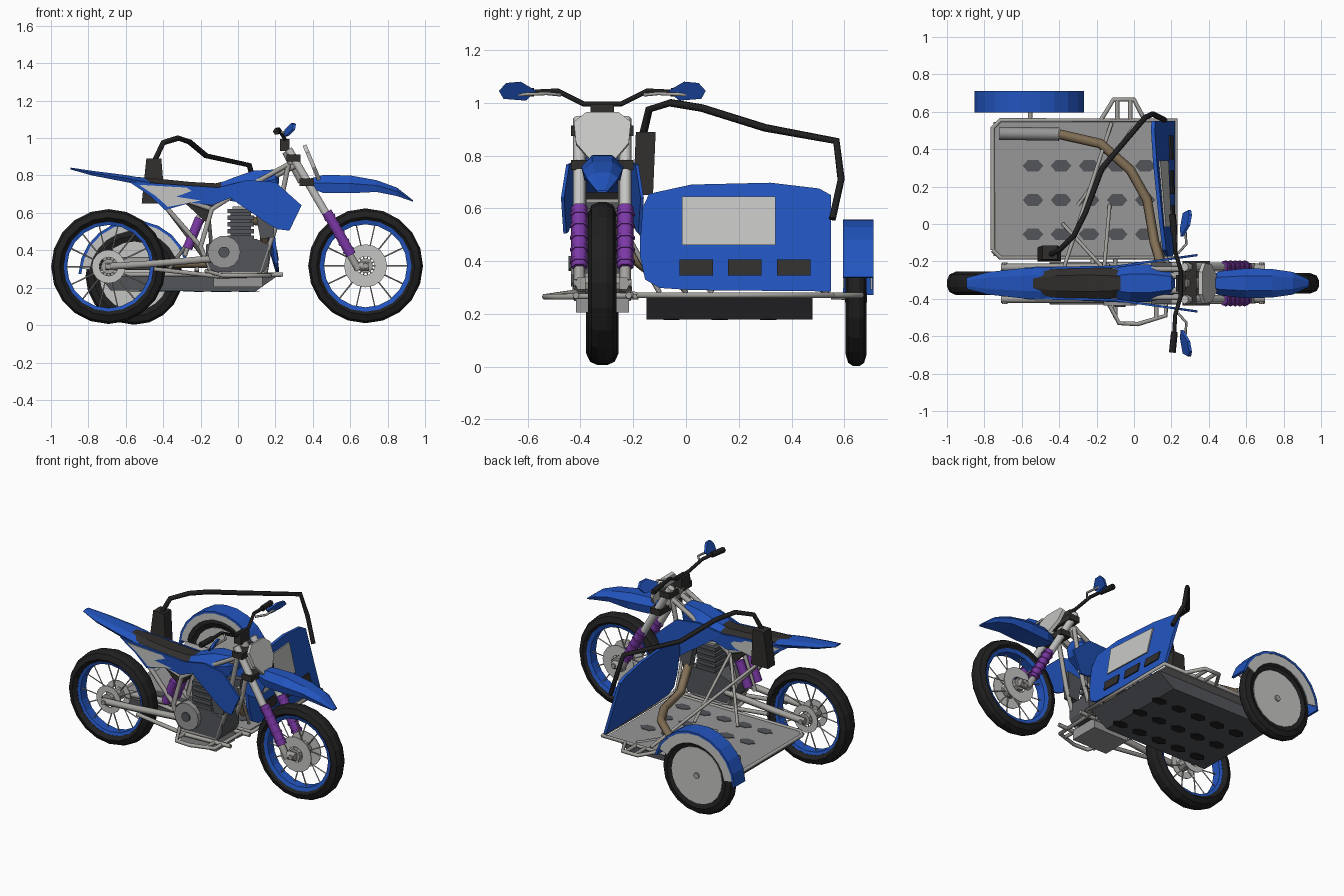
import bpy, bmesh, math
from mathutils import Vector

if "Cube" in bpy.data.objects:
    bpy.data.objects.remove(bpy.data.objects["Cube"])

CY = -0.317  # centre line of the motorcycle

def mat(name, *c):
    m = bpy.data.materials.new(name)
    m.diffuse_color = (*c, 1)
    m.use_nodes = True
    m.node_tree.nodes["Principled BSDF"].inputs["Base Color"].default_value = m.diffuse_color
    return m

BLUE = mat("blue paint", .016, .09, .52)
BLACK = mat("black rubber", .014, .014, .014)
SEAT = mat("seat charcoal", .03, .028, .026)
DARK = mat("dark engine grey", .085, .09, .1)
STEEL = mat("steel", .37, .36, .34)
LIGHT = mat("light grey", .56, .56, .55)
FLOOR = mat("floor grey", .31, .31, .31)
PURPLE = mat("purple", .2, .04, .38)
TAN = mat("tan exhaust", .23, .165, .095)

def finish(name, bm, m):
    bmesh.ops.remove_doubles(bm, verts=bm.verts, dist=1e-5)
    bmesh.ops.recalc_face_normals(bm, faces=bm.faces)
    me = bpy.data.meshes.new(name)
    bm.to_mesh(me); bm.free()
    me.materials.append(m)
    ob = bpy.data.objects.new(name, me)
    bpy.context.collection.objects.link(ob)
    return ob

def plate(name, pts, off, m):
    """Polygon pushed along an offset."""
    bm = bmesh.new()
    a = [bm.verts.new(p) for p in pts]
    b = [bm.verts.new(Vector(p) + Vector(off)) for p in pts]
    n = len(a)
    bm.faces.new(a); bm.faces.new(b[::-1])
    for i in range(n):
        bm.faces.new((a[i], a[(i + 1) % n], b[(i + 1) % n], b[i]))
    return finish(name, bm, m)

def box(name, x0, x1, y0, y1, z0, z1, m):
    return plate(name, [(x0, y0, z0), (x1, y0, z0), (x1, y1, z0), (x0, y1, z0)], (0, 0, z1 - z0), m)

def tubes(name, paths, r, m, res=1):
    cu = bpy.data.curves.new(name, 'CURVE')
    cu.dimensions = '3D'; cu.bevel_depth = r; cu.bevel_resolution = res; cu.use_fill_caps = True
    for path in paths:
        s = cu.splines.new('POLY')
        s.points.add(len(path) - 1)
        for p, c in zip(s.points, path):
            p.co = (*c, 1)
    tmp = bpy.data.objects.new(name + " curve", cu)
    me = bpy.data.meshes.new_from_object(tmp)
    bpy.data.objects.remove(tmp)
    me.materials.clear(); me.materials.append(m)
    ob = bpy.data.objects.new(name, me)
    bpy.context.collection.objects.link(ob)
    return ob

def both(path, dy):
    """Side-on path (x, z) copied to both sides of the motorcycle."""
    return [[(x, CY + s * dy, z) for x, z in path] for s in (-1, 1)]

def loft(name, secs, m, cy=CY):
    """Six-sided hull along x from (x, z_low, z_high, half_width)."""
    bm = bmesh.new()
    rings = []
    for x, zb, zt, w in secs:
        zm = zb + (zt - zb) * .55
        ring = [(w * .5, zt), (w, zm), (w * .85, zb), (-w * .85, zb), (-w, zm), (-w * .5, zt)]
        rings.append([bm.verts.new((x, cy + y, z)) for y, z in ring])
    for a, b in zip(rings, rings[1:]):
        for i in range(6):
            bm.faces.new((a[i], a[(i + 1) % 6], b[(i + 1) % 6], b[i]))
    bm.faces.new(rings[0]); bm.faces.new(rings[-1][::-1])
    return finish(name, bm, m)

def lathe(name, c, prof, m, n=20, a0=0, a1=360):
    """Closed profile of (radius, y) turned about a y axis."""
    bm = bmesh.new()
    full = a1 - a0 == 360
    rings = []
    for i in range(n if full else n + 1):
        a = math.radians(a0 + (a1 - a0) * i / n)
        rings.append([bm.verts.new((c[0] + r * math.cos(a), c[1] + y, c[2] + r * math.sin(a))) for r, y in prof])
    k = len(prof)
    for i in range(n):
        a, b = rings[i], rings[(i + 1) % len(rings)]
        for j in range(k):
            bm.faces.new((a[j], a[(j + 1) % k], b[(j + 1) % k], b[j]))
    if not full:
        bm.faces.new(rings[0]); bm.faces.new(rings[-1][::-1])
    return finish(name, bm, m)

def disc(name, c, r, hy, m, n=16):
    return plate(name, [(c[0] + r * math.cos(2 * math.pi * i / n), c[1] - hy, c[2] + r * math.sin(2 * math.pi * i / n))
                        for i in range(n)], (0, 2 * hy, 0), m)

def tyre(name, c, r, ri, w):
    lathe(name, c, [(ri, -w * .6), (r - .045, -w), (r - .012, -w * .75), (r, -w * .3),
                    (r, w * .3), (r - .012, w * .75), (r - .045, w), (ri, w * .6)], BLACK)

# Spoked wheels
for n, c, w, br in (("front", (.682, CY, .317), .054, .115), ("rear", (-.692, CY, .313), .062, .09)):
    tyre(n + "_tyre", c, .307, .24, w)
    lathe(n + "_rim", c, [(.222, -.03), (.246, -.038), (.246, .038), (.222, .03)], BLUE)
    sp = []
    for i in range(14):
        a = 2 * math.pi * i / 14
        sp.append([(c[0] + r * math.cos(a), c[1] + y * (-1) ** i, c[2] + r * math.sin(a)) for r, y in ((.02, .04), (.228, .006))])
    tubes(n + "_spokes", sp, .004, LIGHT, 0)
    disc(n + "_hub", c, .04, .065, STEEL, 10)
    for s in (-1, 1):
        lathe(n + "_brake_disc", (c[0], c[1] + s * .05, c[2]), [(.05, -.003), (br, -.003), (br, .003), (.05, .003)], LIGHT, 16)
    disc(n + "_axle", c, .015, .11, STEEL, 8)

# Sidecar wheel and mudguard
sc = (-.555, .645, .262)
tyre("sidecar_tyre", sc, .26, .17, .04)
disc("sidecar_wheel_disc", sc, .185, .034, LIGHT, 20)
disc("sidecar_hub", sc, .02, .042, STEEL, 8)
lathe("sidecar_mudguard", sc, [(.283, -.05), (.298, -.05), (.298, .065), (.283, .065)], BLUE, 10, 15, 178)
lathe("mudguard_side", sc, [(.22, .055), (.292, .055), (.292, .062), (.22, .062)], LIGHT, 10, 25, 172)
lathe("mudguard_inner_side", sc, [(.24, -.05), (.284, -.05), (.284, -.045), (.24, -.045)], LIGHT, 10, 25, 172)

# Sidecar floor, tray and drain marks
box("sidecar_floor", -.75, .2, -.17, .545, .262, .272, FLOOR)
plate("sidecar_tray", [(-.74, -.15, .262), (-.68, -.15, .185), (.09, -.15, .178), (.21, -.15, .262)], (0, .63, 0), DARK)
for i in range(5):
    for j in range(3):
        x, y = -.54 + .15 * i, -.055 + .183 * j
        for z in (.271, .176):
            plate("floor_slot", [(x + .055 * math.cos(k * math.pi / 3), y + .036 * math.sin(k * math.pi / 3), z)
                                 for k in range(6)], (0, 0, .004), DARK if z > .2 else BLACK)

# Sidecar tube frame
fx0, fx1, fy0, fy1, z = -.755, .225, -.18, .555, .27
tubes("sidecar_rails", [
    [(fx0, fy0 + .04, z), (fx0, fy1 - .04, z), (fx0 + .04, fy1, z), (fx1, fy1, z), (fx1, fy0, z), (fx0 + .04, fy0, z), (fx0, fy0 + .04, z)],
    [(-.18, .55, z), (-.11, .665, z), (0, .665, z), (.06, .55, z)], [(-.09, .55, z), (-.09, .66, z)], [(-.02, .55, z), (-.02, .66, z)],
    [(-.17, -.36, .29), (-.08, -.53, .265), (.02, -.535, .265), (.17, -.49, .265), (.18, -.2, .27)],
    [(-.1, -.5, .265), (-.1, -.18, .265)], [(.12, -.5, .265), (.12, -.18, .265)], [(-.22, CY, .3), (-.22, -.18, .27)],
    [(-.555, .55, .265), (-.555, .645, .262)]], .012, STEEL)
tubes("sidecar_struts", [
    [(-.38, -.25, .62), (-.12, .54, .28)], [(-.16, -.24, .62), (-.13, .1, .28)],
    [(-.16, -.24, .6), (-.38, .0, .28)], [(-.3, .1, .27), (0, .52, .27)], [(.2, -.28, .6), (.15, -.1, .28)]], .01, STEEL)

# Sidecar front panel with grey plate and vents
def on_panel(y, z, d=0):
    return (.222 - (z - .28) / .41 * (.05 + .07 * (y + .18) / .73) + d, y, z)

outline = [(-.155, .33), (-.1, .298), (.02, .29), (.55, .285), (.55, .65), (.505, .675), (.32, .697), (.02, .69), (-.14, .655), (-.175, .58), (-.175, .42)]
plate("sidecar_front_panel", [on_panel(*p) for p in outline], (-.02, 0, 0), BLUE)
def panel_mark(name, y0, y1, z0, z1, m):
    plate(name, [on_panel(y, z, -.001) for y, z in ((y0, z0), (y1, z0), (y1, z1), (y0, z1))], (.008, 0, 0), m)
panel_mark("panel_number_plate", -.015, .34, .46, .645, LIGHT)
for y in (-.025, .16, .345):
    panel_mark("panel_vent", y, y + .127, .345, .405, SEAT)

# Passenger grab bar and pad
tubes("grab_bar", [[(.165, .555, .56), (.1, .588, .71), (.06, .57, .855), (-.17, .30, .905), (-.26, .06, .98),
                    (-.32, -.06, 1.0), (-.40, -.14, .975), (-.45, -.165, .87)]], .015, BLACK, 1)
plate("passenger_pad", [(-.515, -.2, .65), (-.39, -.2, .65), (-.41, -.19, .89), (-.49, -.19, .89)], (0, .075, 0), SEAT)

# Exhaust
tubes("exhaust_pipe", [[(.06, CY, .56), (.14, -.27, .55), (.14, -.2, .42), (.11, -.1, .34), (.07, .13, .33),
                        (-.02, .29, .33), (-.18, .43, .33), (-.4, .48, .33)]], .027, TAN)
tubes("exhaust_silencer", [[(-.72, .485, .33), (-.4, .48, .33)]], .035, FLOOR, 2)

# Motorcycle frame and swingarm
tubes("frame", both([(.27, .86), (.2, .52), (.12, .28), (-.14, .27), (-.2, .42), (-.14, .62), (0, .71), (.27, .86)], .075)
      + both([(-.14, .62), (-.52, .75)], .07) + both([(-.2, .42), (-.42, .67)], .07), .015, STEEL)
tubes("swingarm", both([(-.71, .313), (-.5, .325), (-.13, .355)], .085), .021, STEEL)
tubes("lower_bars", both([(-.45, .30), (-.1, .26), (.24, .27)], .1), .013, STEEL)
tubes("rear_shock_rod", [[(-.285, CY, .37), (-.19, CY, .64)]], .014, STEEL)
tubes("rear_shock", both([(-.27, .41), (-.205, .57)], .05), .03, PURPLE)

# Engine
plate("engine_block", [(x, -.405, z) for x, z in ((-.17, .32), (-.14, .285), (.14, .285), (.165, .33), (.165, .43), (.1, .46), (-.1, .46), (-.17, .43))], (0, .18, 0), DARK)
for i in range(5):
    box("cylinder_fin", -.055, .085, CY - .085, CY + .085, .455 + .036 * i, .478 + .036 * i, DARK)
box("cylinder_core", -.04, .07, CY - .07, CY + .07, .44, .6, DARK)
box("cylinder_head", -.03, .06, CY - .06, CY + .06, .6, .635, STEEL)
disc("clutch_cover", (-.075, -.41, .39), .088, .025, FLOOR, 14)
disc("clutch_cap", (-.075, -.437, .39), .03, .008, DARK, 10)
box("skid_plate", -.13, .13, CY - .1, CY + .1, .205, .27, FLOOR)
for s in (-1, 1):
    y = CY + s * .085
    plate("radiator", [(.09, y - .025, .62), (.12, y - .025, .46), (.19, y - .025, .47), (.2, y - .025, .64)], (0, .05, 0), DARK)
plate("airbox", [(-.36, CY - .06, .72), (-.17, CY - .06, .55), (-.1, CY - .06, .7)], (0, .12, 0), SEAT)

# Bodywork
loft("tank", [(-.12, .68, .75, .075), (-.02, .66, .79, .1), (.08, .66, .825, .1), (.2, .72, .832, .07), (.22, .76, .8, .05)], BLUE)
loft("seat", [(-.54, .77, .792, .05), (-.42, .72, .782, .08), (-.25, .69, .765, .09), (-.12, .69, .758, .08), (-.06, .70, .772, .065)], SEAT)
loft("rear_mudguard", [(-.895, .832, .842, .03), (-.78, .80, .825, .06), (-.6, .765, .802, .08), (-.5, .745, .785, .085), (-.4, .71, .755, .07)], BLUE)
loft("front_mudguard", [(.39, .73, .785, .035), (.46, .705, .803, .065), (.6, .705, .8, .08), (.74, .712, .775, .076), (.85, .69, .735, .06), (.935, .66, .668, .02)], BLUE)
for s in (-1, 1):
    def side(pts, d=0):
        return [(x, CY + s * (max(.085, .095 + .062 * (x + .1) / .44) + d), z) for x, z in pts]
    plate("tank_shroud", side([(-.11, .735), (0, .65), (.17, .535), (.215, .512), (.275, .505), (.34, .64), (.2, .765), (.05, .775)]), (0, -s * .012, 0), BLUE)
    plate("side_panel", side([(-.585, .768), (-.1, .735), (-.04, .68), (-.14, .64), (-.25, .655), (-.39, .615), (-.47, .69)]), (0, -s * .012, 0), BLUE)
    plate("side_number_plate", side([(-.53, .75), (-.22, .732), (-.17, .69), (-.2, .665), (-.375, .632), (-.44, .69)], -.001), (0, s * .007, 0), LIGHT)

# Front fork
tubes("fork_lower", both([(.47, .6), (.645, .295)], .087), .022, STEEL)
tubes("fork_upper", both([(.27, .94), (.48, .58)], .087), .024, LIGHT)
tubes("fork_gaiter", both([(.475, .605), (.605, .375)], .087), .031, PURPLE)
for i in range(5):
    x, z = .488 + .025 * i, .582 - .0443 * i
    tubes("gaiter_ring", both([(x, z), (x + .006, z - .011)], .087), .036, PURPLE)
tubes("fork_axle_clamp", both([(.62, .315), (.7, .315)], .08), .026, STEEL)
for n, x, zc in (("upper_yoke", .30, .895), ("lower_yoke", .37, .765)):
    box(n, x - .04, x + .035, CY - .118, CY + .118, zc - .02, zc + .018, SEAT)
tubes("steering_head", [[(.26, CY, .93), (.345, CY, .77)]], .03, STEEL)
tubes("head_brace", both([(.2, .8), (.3, .85)], .04), .018, STEEL)

# Front number plate
def npx(z):
    return .345 + (.96 - z) * .42
plate("front_number_plate", [(npx(z), CY + y, z) for y, z in ((-.108, .92), (-.06, .958), (.06, .958), (.108, .92), (.1, .84), (.04, .77), (-.04, .77), (-.1, .84))], (.02, 0, .008), LIGHT)

# Handlebar, levers and hand guards
tubes("handlebar", [[(.205, CY - .36, 1.035), (.215, CY - .27, 1.04), (.22, CY - .17, 1.045), (.25, CY - .07, .995), (.25, CY + .07, .995),
                     (.22, CY + .17, 1.045), (.215, CY + .27, 1.04), (.205, CY + .36, 1.035)]], .011, BLACK)
box("bar_clamp", .225, .275, CY - .045, CY + .045, .93, .995, SEAT)
for s in (-1, 1):
    tubes("grip", [[(.216, CY + s * .26, 1.04), (.205, CY + s * .37, 1.035)]], .018, BLACK)
    tubes("lever", [[(.235, CY + s * .16, 1.03), (.28, CY + s * .21, 1.035), (.27, CY + s * .34, 1.03)]], .007, STEEL)
    plate("hand_guard", [(x, CY + s * y, z) for x, y, z in ((.265, .25, 1.045), (.3, .31, 1.08), (.31, .365, 1.075), (.305, .392, 1.045), (.275, .375, 1.015), (.26, .29, 1.008))],
          (-.015, 0, 0), BLUE)
